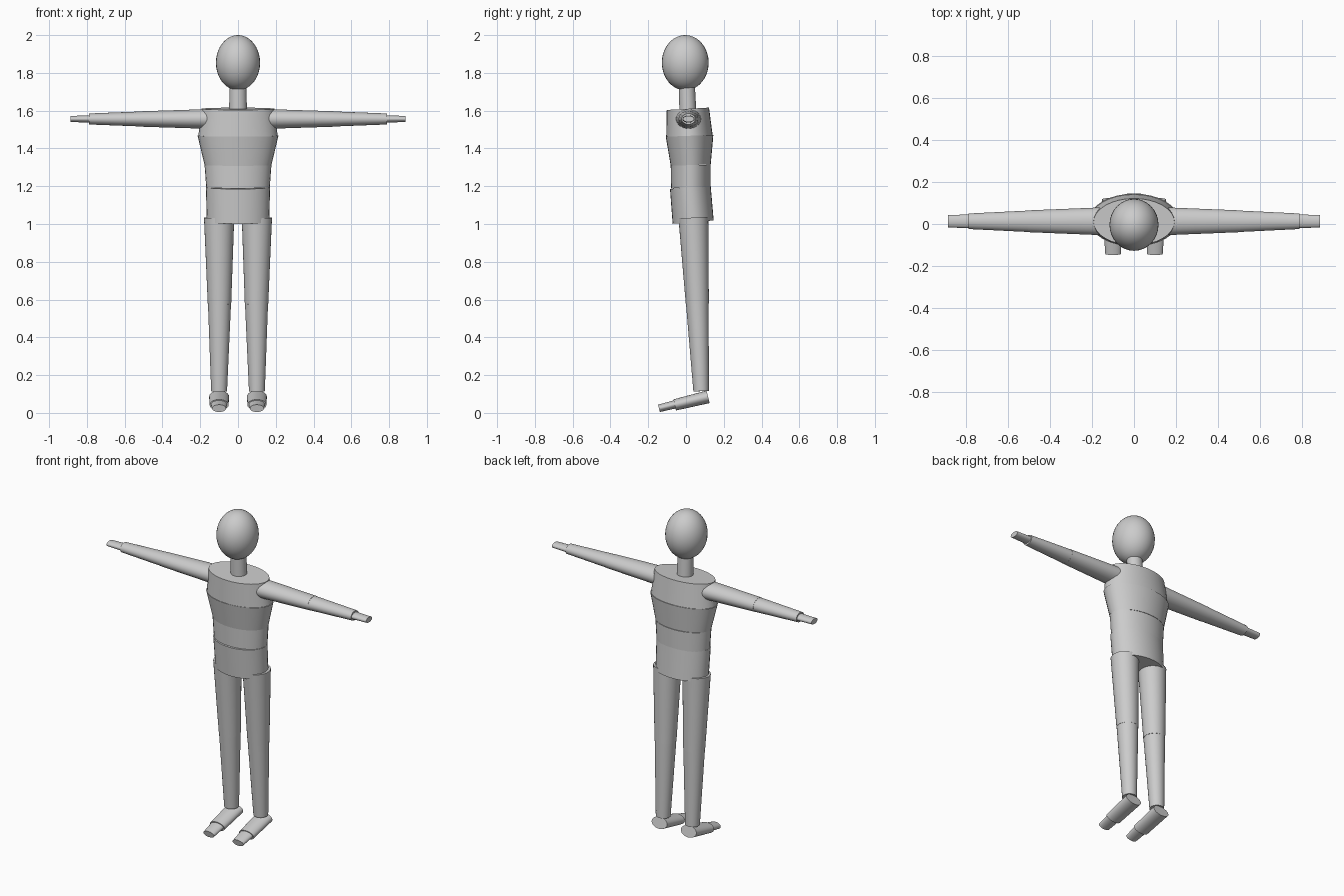
import bpy, bmesh, math
from mathutils import Vector, Matrix

SIDES = 32

cube = bpy.data.objects.get("Cube")
if cube:
    bpy.data.objects.remove(cube, do_unlink=True)

grey = bpy.data.materials.new("plain grey")
grey.use_nodes = True
grey.diffuse_color = (0.6, 0.6, 0.6, 1)
grey.node_tree.nodes["Principled BSDF"].inputs["Base Color"].default_value = (0.6, 0.6, 0.6, 1)


def finish(bm, name):
    """Turn a bmesh into a smooth shaded object."""
    bmesh.ops.recalc_face_normals(bm, faces=bm.faces)
    mesh = bpy.data.meshes.new(name)
    bm.to_mesh(mesh)
    bm.free()
    mesh.materials.append(grey)
    obj = bpy.data.objects.new(name, mesh)
    bpy.context.collection.objects.link(obj)
    bpy.ops.object.select_all(action='DESELECT')
    obj.select_set(True)
    bpy.context.view_layer.objects.active = obj
    bpy.ops.object.shade_smooth_by_angle(angle=math.radians(40))
    return obj


def segment(name, start, end, r_start, r_end, side=(1, 0, 0)):
    """Capped tapered elliptical tube; each radius is (along side, across)."""
    start, end = Vector(start), Vector(end)
    axis = (end - start).normalized()
    side = Vector(side)
    side = (side - axis * side.dot(axis)).normalized()
    across = axis.cross(side)
    bm = bmesh.new()
    rings = []
    for centre, (a, b) in ((start, r_start), (end, r_end)):
        ring = []
        for i in range(SIDES):
            t = 2 * math.pi * i / SIDES
            ring.append(bm.verts.new(centre + side * a * math.cos(t) + across * b * math.sin(t)))
        rings.append(ring)
        bm.faces.new(ring)
    low, high = rings
    for i in range(SIDES):
        j = (i + 1) % SIDES
        bm.faces.new((low[i], low[j], high[j], high[i]))
    return finish(bm, name)


# Head
bm = bmesh.new()
bmesh.ops.create_uvsphere(bm, u_segments=32, v_segments=20, radius=1,
                          matrix=Matrix.Translation((0, -0.004, 1.854)) @ Matrix.Diagonal((0.117, 0.124, 0.146, 1)))
finish(bm, "head")

# Neck and torso, from the top down
segment("neck", (0, 0.01, 1.59), (0, 0.004, 1.75), (0.047, 0.045), (0.045, 0.042))
segment("upper_chest", (0, 0.018, 1.465), (0, 0.01, 1.61), (0.21, 0.123), (0.193, 0.112))
segment("lower_chest", (0, 0.025, 1.312), (0, 0.019, 1.467), (0.177, 0.106), (0.214, 0.126))
segment("abdomen", (0, 0.026, 1.19), (0, 0.025, 1.313), (0.168, 0.105), (0.177, 0.106))
segment("pelvis", (0, 0.038, 1.01), (0, 0.023, 1.194), (0.165, 0.109), (0.17, 0.108))

for label, s in (("left", 1), ("right", -1)):
    # Arm, stretched out sideways
    shoulder, elbow, wrist, tip = [(s * x, 0.013, 1.556) for x in (0.16, 0.505, 0.79, 0.888)]
    fwd = (0, 1, 0)
    segment(label + "_upper_arm", shoulder, elbow, (0.066, 0.052), (0.052, 0.041), fwd)
    segment(label + "_forearm", elbow, wrist, (0.051, 0.04), (0.037, 0.029), fwd)
    segment(label + "_hand", wrist, tip, (0.032, 0.019), (0.03, 0.016), fwd)

    # Leg, narrowing to the ankle
    knee = (s * 0.098, 0.06, 0.577)
    segment(label + "_thigh", (s * 0.1, 0.039, 1.034), knee, (0.08, 0.079), (0.062, 0.061))
    segment(label + "_shin", knee, (s * 0.1, 0.08, 0.115), (0.061, 0.06), (0.042, 0.041))

    # Foot and toe, sloping down to the front
    segment(label + "_foot", (s * 0.1, 0.117, 0.085), (s * 0.1, -0.06, 0.042), (0.053, 0.034), (0.05, 0.03))
    segment(label + "_toe", (s * 0.1, -0.055, 0.046), (s * 0.1, -0.143, 0.024), (0.043, 0.022), (0.037, 0.02))
